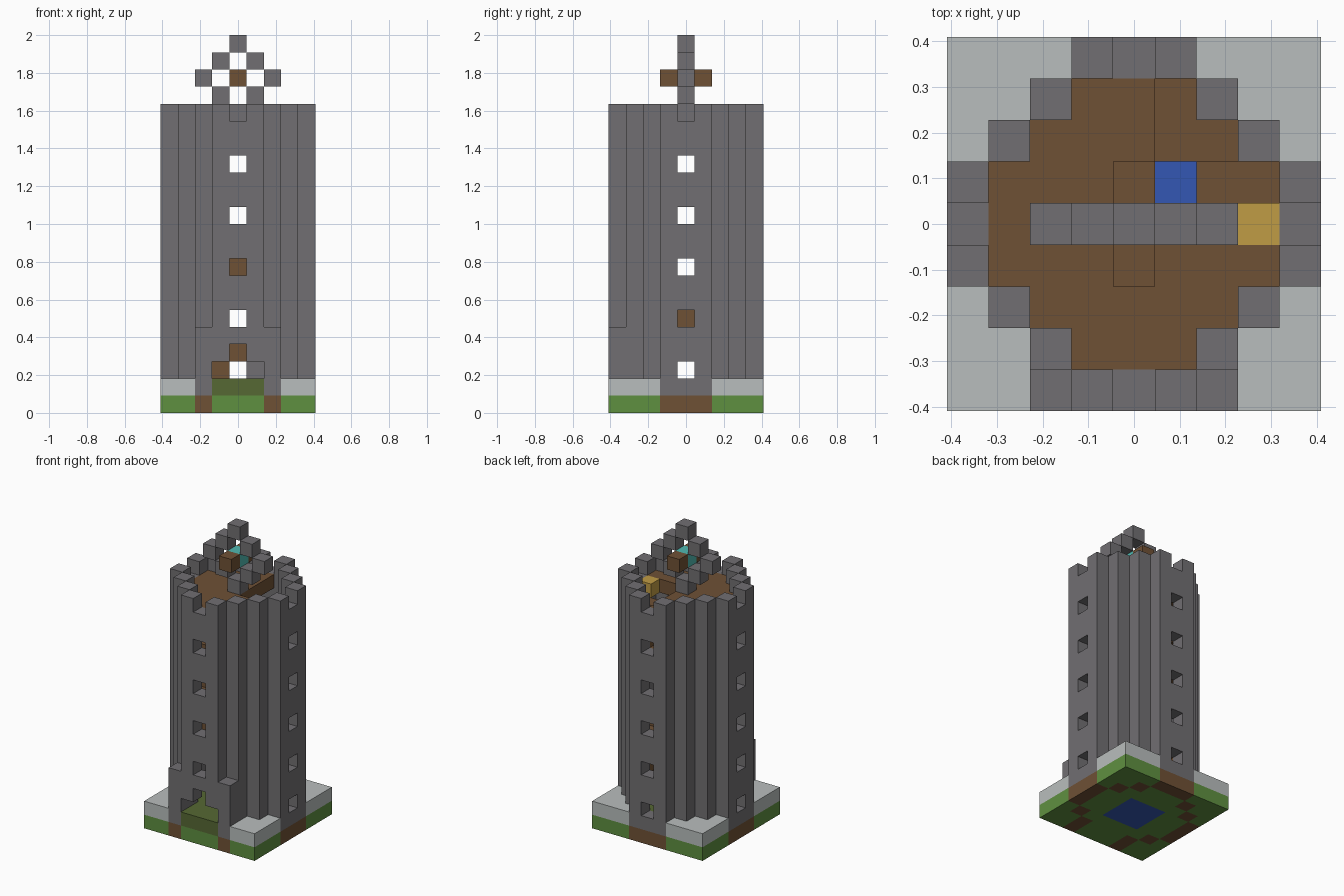
import bpy
import bmesh
import math

if "Cube" in bpy.data.objects:
    bpy.data.objects.remove(bpy.data.objects["Cube"], do_unlink=True)

UNIT = 2 / 22          # edge of one block
TOP = 18               # wall height in blocks
SPAN = range(-4, 5)

COLOURS = {
    "stone_grey": "716F72",
    "wood_brown": "6F5135",
    "grass_green": "5F9040",
    "moss_green": "566833",
    "pale_paving": "B9BEBD",
    "water_blue": "3457B3",
    "gold": "C09C45",
    "crystal_teal": "50B8B0",
}


def linear(text):
    values = [int(text[i:i + 2], 16) / 255 for i in (0, 2, 4)]
    return [((v + 0.055) / 1.055) ** 2.4 for v in values] + [1]


def make_material(name):
    mat = bpy.data.materials.new(name)
    mat.use_nodes = True
    mat.diffuse_color = linear(COLOURS[name])
    bsdf = mat.node_tree.nodes["Principled BSDF"]
    bsdf.inputs["Base Color"].default_value = linear(COLOURS[name])
    return mat


materials = {name: make_material(name) for name in COLOURS}
part_colour = {}
blocks = {}            # cell -> part name


def put(part, colour, cells):
    part_colour[part] = colour
    for cell in cells:
        blocks[cell] = part


def inside(x, y):
    return x * x + y * y <= 10


def ring(x, y):
    return 10 < x * x + y * y <= 17


def porch(x, y):
    return y == -4 and abs(x) == 2


def doorway(x, y):
    return y == -4 and abs(x) <= 1


plan = [(x, y) for x in SPAN for y in SPAN]
masonry = [c for c in plan if ring(*c) or porch(*c)]
room = [c for c in plan if inside(*c)]
pool = [c for c in plan if max(map(abs, c)) <= 1]

# Ground slab, footings and paving
put("grass_base", "grass_green", [(x, y, 0) for x, y in plan])
put("footings", "wood_brown", [(x, y, 0) for x, y in masonry if not doorway(x, y)])
put("paving", "pale_paving", [(x, y, 1) for x, y in plan])

# Round tower wall and the low porch piers beside the door
put("tower_wall", "stone_grey",
    [(x, y, z) for x, y in plan if ring(x, y) for z in range(1, TOP)])
put("porch_piers", "stone_grey",
    [(x, y, z) for x, y in plan if porch(x, y) for z in range(1, 5)])

# Mossy floor running out through the door, with the pool in its centre
put("ground_floor", "moss_green",
    [(x, y, 1) for x, y in plan if inside(x, y) or doorway(x, y)])
put("pool", "water_blue", [(x, y, z) for x, y in pool for z in (0, 1)])

# Window and battlement openings on all four sides, then the door arch
openings = [(x, y, z) for z in range(2, TOP, 3)
            for x, y in ((4, 0), (-4, 0), (0, 4), (0, -4))]
openings += [(-1, -4, 2), (1, -4, 2), (0, -4, 3)]
for cell in openings:
    blocks.pop(cell, None)

# Spiral stair winding around the open shaft
stair = []
for x, y in room:
    if (x, y) in pool:
        continue
    angle = math.degrees(math.atan2(x, y))
    for turn in (0, 360):
        z = round(2.6 + 0.65 * (angle + turn) / 22.5)
        if 2 <= z < 16:
            stair.append((x, y, z))
    if x > 0 and y > 0:
        stair.append((x, y, round(2.6 + 0.65 * (angle + 360) / 22.5)))
put("spiral_stair", "wood_brown", stair)

# Roof deck with a stairwell in one quarter, and the top step
put("roof_deck", "wood_brown",
    [(x, y, 16) for x, y in room if not (x > 0 and y >= 0)])
put("top_step", "gold", [(3, 0, 16)])

# Diamond frame holding a crystal between two wooden blocks
put("diamond_frame", "stone_grey",
    [(x, 0, 19 + s * (2 - abs(x))) for x in range(-2, 3) for s in (-1, 1)])
put("crystal", "crystal_teal", [(0, 0, 19)])
put("crystal_mounts", "wood_brown", [(0, -1, 19), (0, 1, 19)])


def build(part):
    """Make one mesh from the exposed block faces of a part."""
    bm = bmesh.new()
    for cell, owner in blocks.items():
        if owner != part:
            continue
        for axis in range(3):
            for side in (-1, 1):
                near = list(cell)
                near[axis] += side
                if tuple(near) in blocks:
                    continue
                u, v = (axis + 1) % 3, (axis + 2) % 3
                quad = []
                for a, b in ((-1, -1), (1, -1), (1, 1), (-1, 1)):
                    p = [cell[0], cell[1], cell[2] + 0.5]
                    p[axis] += side / 2
                    p[u] += a / 2
                    p[v] += b / 2
                    quad.append(bm.verts.new([c * UNIT for c in p]))
                bm.faces.new(quad[::side])
    bmesh.ops.remove_doubles(bm, verts=bm.verts, dist=UNIT / 100)
    mesh = bpy.data.meshes.new(part)
    bm.to_mesh(mesh)
    bm.free()
    mesh.materials.append(materials[part_colour[part]])
    bpy.context.scene.collection.objects.link(bpy.data.objects.new(part, mesh))


for part in part_colour:
    build(part)
